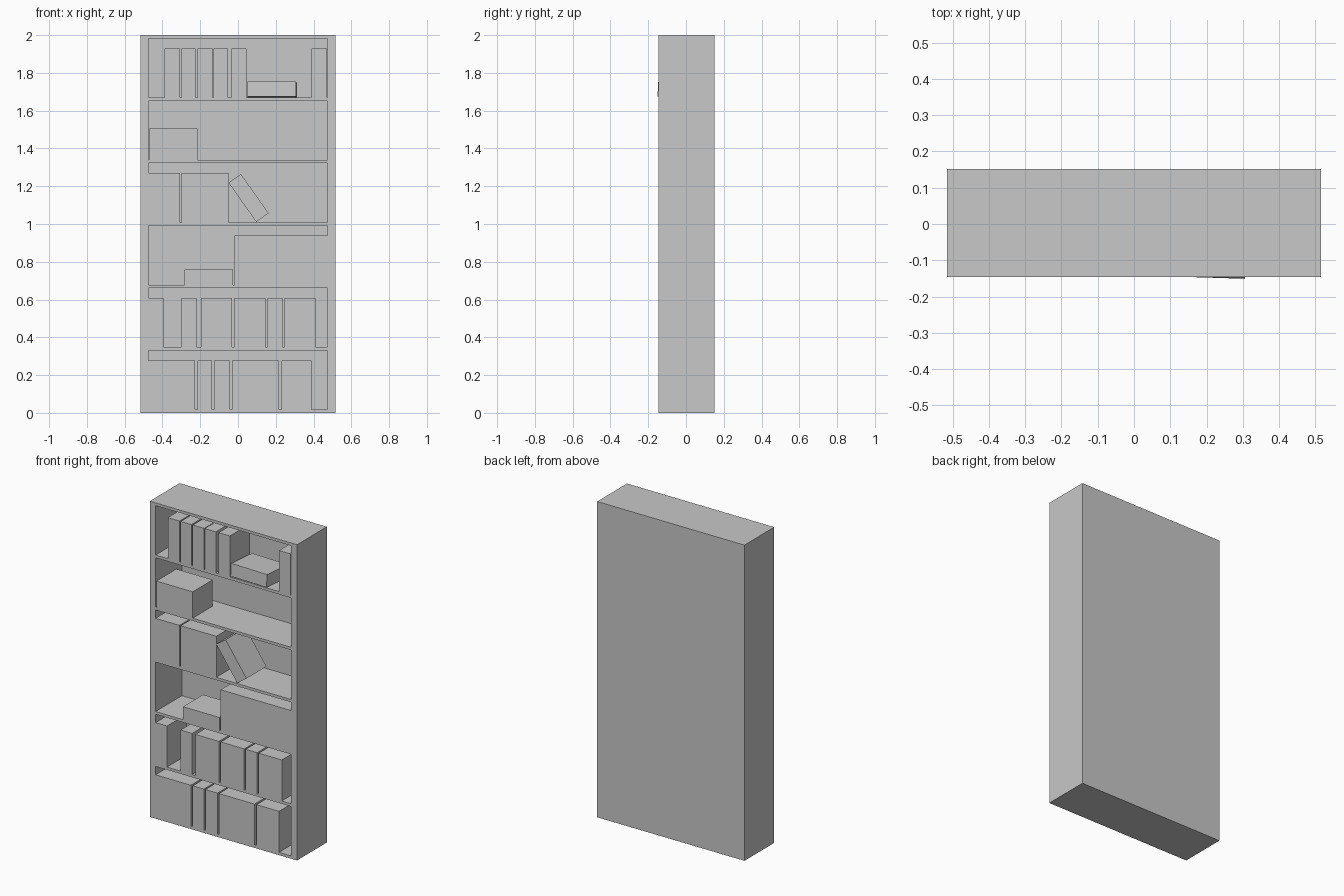
import bpy
from math import radians
from mathutils import Matrix

default = bpy.data.objects.get("Cube")
if default:
    bpy.data.objects.remove(default, do_unlink=True)

# One plain grey for everything
GREY = (0.58, 0.58, 0.58, 1)
grey = bpy.data.materials.new("plain_grey")
grey.use_nodes = True
grey.diffuse_color = GREY
grey.node_tree.nodes["Principled BSDF"].inputs["Base Color"].default_value = GREY

FRONT, BACK = -0.146, 0.152
HALF, INNER, HEIGHT = 0.516, 0.475, 2.0
BACK_INNER = FRONT + 0.263
BOARD = 0.0175
PITCH = (HEIGHT - BOARD) / 6
BOOK_DEPTH, BOOK_HEIGHT = 0.2, 0.26


def box(name, x, y, z, rotation=(0, 0, 0)):
    """Box between pairs of limits, turned about its own centre."""
    spans = (x, y, z)
    size = [b - a for a, b in spans]
    bpy.ops.mesh.primitive_cube_add(size=1, location=[(a + b) / 2 for a, b in spans])
    obj = bpy.context.object
    obj.name = name
    obj.data.transform(Matrix.Diagonal((*size, 1)))
    obj.rotation_euler = [radians(a) for a in rotation]
    obj.data.materials.append(grey)
    return obj


def floor(row):
    """Top surface of a shelf, counted from the bottom."""
    return BOARD + row * PITCH


def book(name, row, left, right, height=BOOK_HEIGHT, rotation=(0, 0, 0)):
    z = floor(row)
    return box(name, (left, right), (FRONT, FRONT + BOOK_DEPTH), (z, z + height), rotation)


# Carcass: two sides, back panel, seven boards
for side, name in ((-1, "right_side"), (1, "left_side")):
    box(name, sorted((side * INNER, side * HALF)), (FRONT, BACK), (0, HEIGHT))
box("back_panel", (-INNER, INNER), (BACK_INNER, BACK), (0, HEIGHT))
for i in range(7):
    box(f"shelf_board_{i}", (-INNER, INNER), (FRONT, BACK_INNER),
        (i * PITCH, i * PITCH + BOARD))

# Upright books: left and right limits on each shelf
upright = {
    0: [(-INNER, -0.228), (-0.215, -0.137), (-0.127, -0.042), (-0.032, 0.218), (0.231, 0.39)],
    1: [(-INNER, -0.395), (-0.3, -0.22), (-0.196, -0.032), (-0.019, 0.146),
        (0.156, 0.236), (0.247, 0.409)],
    3: [(-INNER, -0.308), (-0.3, -0.05)],
    5: [(-0.39, -0.308), (-0.3, -0.225), (-0.215, -0.135), (-0.13, -0.053),
        (-0.034, 0.045), (0.39, 0.47)],
}
for row, spans in upright.items():
    for i, (left, right) in enumerate(spans):
        book(f"book_{row}_{i}", row, left, right)

# Lying stacks and the wide run of books
book("lying_book_low", 2, -0.283, -0.027, 0.082)
book("wide_book_run", 2, -0.019, INNER)
book("lying_stack", 4, -0.47, -0.215, 0.167)

# Book leaning against its neighbours
leaning = book("leaning_book", 3, 0.016, 0.096, 0.254, (0, -35.2, 0))
leaning.location.z = 1.138

# Lying book, slightly askew and poking out at the front
askew = book("askew_book", 5, 0.052, 0.309, 0.08, (-3, 0, -1.8))
askew.location.y += 0.001
